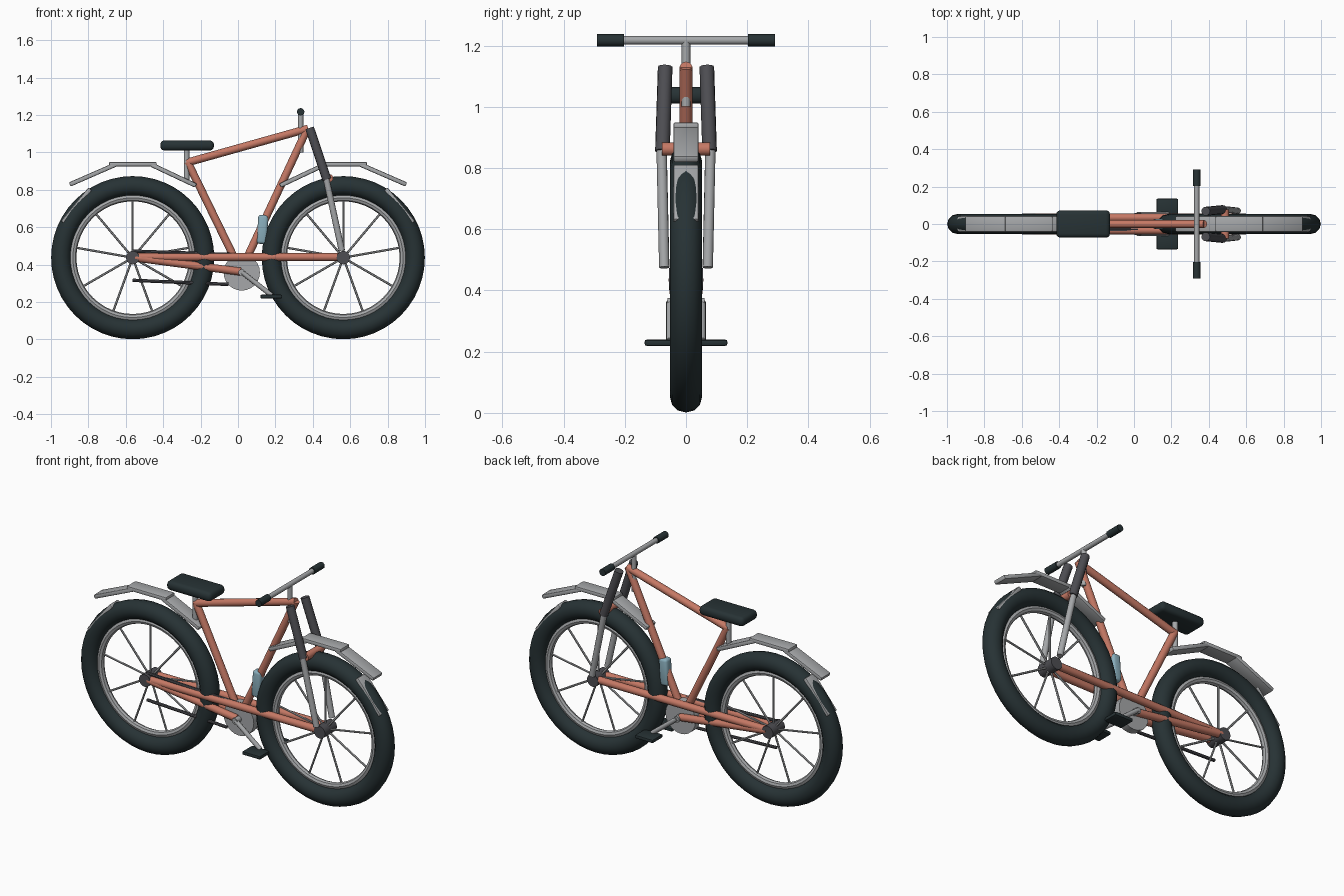
import bpy, bmesh, math
from mathutils import Vector, Matrix

if "Cube" in bpy.data.objects:
    bpy.data.objects.remove(bpy.data.objects["Cube"])


def material(name, rgb):
    m = bpy.data.materials.new(name)
    m.diffuse_color = (*rgb, 1)
    m.use_nodes = True
    m.node_tree.nodes["Principled BSDF"].inputs["Base Color"].default_value = m.diffuse_color
    return m


ORANGE = material("frame_orange", (0.56, 0.19, 0.13))
BLACK = material("rubber", (0.02, 0.032, 0.035))
DARK = material("dark_metal", (0.075, 0.075, 0.085))
BLUE = material("bottle_blue", (0.25, 0.42, 0.5))
GREY = material("light_metal", (0.38, 0.39, 0.4))


def finish(bm, name, mat):
    bmesh.ops.recalc_face_normals(bm, faces=bm.faces[:])
    me = bpy.data.meshes.new(name)
    bm.to_mesh(me)
    bm.free()
    me.materials.append(mat)
    me.polygons.foreach_set("use_smooth", [True] * len(me.polygons))
    me.set_sharp_from_angle(angle=math.radians(40))
    ob = bpy.data.objects.new(name, me)
    bpy.context.collection.objects.link(ob)
    return ob


def add_rod(bm, a, b, r, sides=12):
    a, b = Vector(a), Vector(b)
    d = b - a
    mat = Matrix.Translation((a + b) / 2) @ d.to_track_quat('Z', 'Y').to_matrix().to_4x4()
    bmesh.ops.create_cone(bm, cap_ends=True, segments=sides, radius1=r, radius2=r,
                          depth=d.length, matrix=mat)


def rod(name, a, b, r, mat, sides=12):
    bm = bmesh.new()
    add_rod(bm, a, b, r, sides)
    return finish(bm, name, mat)


def box(name, centre, size, mat, tilt=0.0, bevel=0.0, segments=2):
    bm = bmesh.new()
    bmesh.ops.create_cube(bm, size=1, matrix=Matrix.Diagonal((*size, 1)))
    if bevel:
        bmesh.ops.bevel(bm, geom=bm.edges[:], offset=bevel, segments=segments,
                        profile=0.5, affect='EDGES')
    bm.transform(Matrix.Translation(centre) @ Matrix.Rotation(tilt, 4, 'Y'))
    return finish(bm, name, mat)


def ring(name, centre, major, minor, mat, n=48, k=12):
    bm = bmesh.new()
    rows = []
    for i in range(n):
        t = 2 * math.pi * i / n
        rows.append([bm.verts.new((
            centre[0] + math.cos(t) * (major + minor * math.cos(2 * math.pi * j / k)),
            centre[1] + minor * math.sin(2 * math.pi * j / k),
            centre[2] + math.sin(t) * (major + minor * math.cos(2 * math.pi * j / k))))
            for j in range(k)])
    for i in range(n):
        for j in range(k):
            p, q = rows[i], rows[(i + 1) % n]
            bm.faces.new((p[j], p[(j + 1) % k], q[(j + 1) % k], q[j]))
    return finish(bm, name, mat)


def slab(name, p, q, width, thick):
    # flat mudguard piece between two (x, z) points
    dx, dz = q[0] - p[0], q[1] - p[1]
    return box(name, ((p[0] + q[0]) / 2, 0, (p[1] + q[1]) / 2),
               (math.hypot(dx, dz), width, thick), GREY, -math.atan2(dz, dx), 0.007)


# wheels: tyre, rim, hub, spokes
for label, x in (("rear", -0.563), ("front", 0.563)):
    c = (x, 0, 0.437)
    ring(label + "_tyre", c, 0.383, 0.053, BLACK)
    ring(label + "_rim", c, 0.32, 0.019, GREY, 48, 8)
    rod(label + "_hub", (x, -0.055, 0.437), (x, 0.055, 0.437), 0.036, DARK, 16)
    bm = bmesh.new()
    for i in range(9):
        t = math.pi / 2 + 2 * math.pi * i / 9
        add_rod(bm, (x + 0.02 * math.cos(t), 0, 0.437 + 0.02 * math.sin(t)),
                (x + 0.318 * math.cos(t), 0, 0.437 + 0.318 * math.sin(t)), 0.006, 6)
    finish(bm, label + "_spokes", GREY)

# frame tubes
rod("top_tube", (-0.275, 0, 0.945), (0.375, 0, 1.127), 0.021, ORANGE)
rod("seat_tube", (-0.27, 0, 0.95), (0.015, 0, 0.365), 0.021, ORANGE)
rod("down_tube", (0.372, 0, 1.13), (0.015, 0, 0.365), 0.021, ORANGE)
for s, label in ((-1, "right"), (1, "left")):
    rod("long_stay_" + label, (-0.55, s * 0.034, 0.44), (0.55, s * 0.034, 0.44), 0.021, ORANGE)
    rod("chain_stay_" + label, (-0.55, s * 0.036, 0.437), (0.015, s * 0.03, 0.362), 0.021, ORANGE)

# fork legs and brace
for s, label in ((-1, "right"), (1, "left")):
    rod("upper_fork_" + label, (0.383, s * 0.068, 1.13), (0.475, s * 0.077, 0.855), 0.024, DARK)
    rod("lower_fork_" + label, (0.468, s * 0.08, 0.875), (0.555, s * 0.071, 0.475), 0.017, GREY)
rod("fork_brace", (0.487, -0.078, 0.862), (0.487, 0.078, 0.862), 0.022, ORANGE)

# mudguards, mirrored front to rear
guard = [((0.225, 0.822), (0.465, 0.935)), ((0.435, 0.937), (0.69, 0.937)),
         ((0.65, 0.937), (0.9, 0.828)), ((0.79, 0.805), (0.937, 0.625))]
for label, s in (("front", 1), ("rear", -1)):
    for i, (p, q) in enumerate(guard):
        slab(f"{label}_mudguard_{i}", (s * p[0], p[1]), (s * q[0], q[1]), 0.083, 0.024)

# seat and post
box("seat", (-0.272, 0, 1.037), (0.287, 0.146, 0.054), BLACK, 0, 0.022, 3)
rod("seat_post", (-0.275, 0, 0.84), (-0.275, 0, 1.02), 0.015, GREY)

# handlebar, stem, grips
rod("stem", (0.335, 0, 1.0), (0.335, 0, 1.215), 0.014, GREY)
rod("handlebar", (0.335, -0.27, 1.217), (0.335, 0.27, 1.217), 0.014, GREY)
for s, label in ((-1, "right"), (1, "left")):
    rod("grip_" + label, (0.335, s * 0.203, 1.217), (0.335, s * 0.291, 1.217), 0.02, BLACK)

# bottle
box("bottle", (0.131, 0, 0.588), (0.054, 0.054, 0.155), BLUE, 0.06, 0.015, 3)

# chainring, chain, cranks, pedals
rod("chainring", (0.02, -0.022, 0.358), (0.02, 0.022, 0.358), 0.097, GREY, 24)
rod("axle", (0.02, -0.06, 0.358), (0.02, 0.06, 0.358), 0.018, GREY)
rod("chain_lower", (-0.563, -0.03, 0.316), (-0.05, -0.03, 0.294), 0.009, DARK, 8)
rod("chain_upper", (-0.563, -0.03, 0.472), (0.02, -0.03, 0.452), 0.009, DARK, 8)
for s, label in ((-1, "right"), (1, "left")):
    rod("crank_" + label, (0.02, s * 0.052, 0.36), (0.18, s * 0.052, 0.235), 0.013, GREY)
    box("pedal_" + label, (0.178, s * 0.088, 0.229), (0.116, 0.094, 0.02), BLACK, 0, 0.006)
